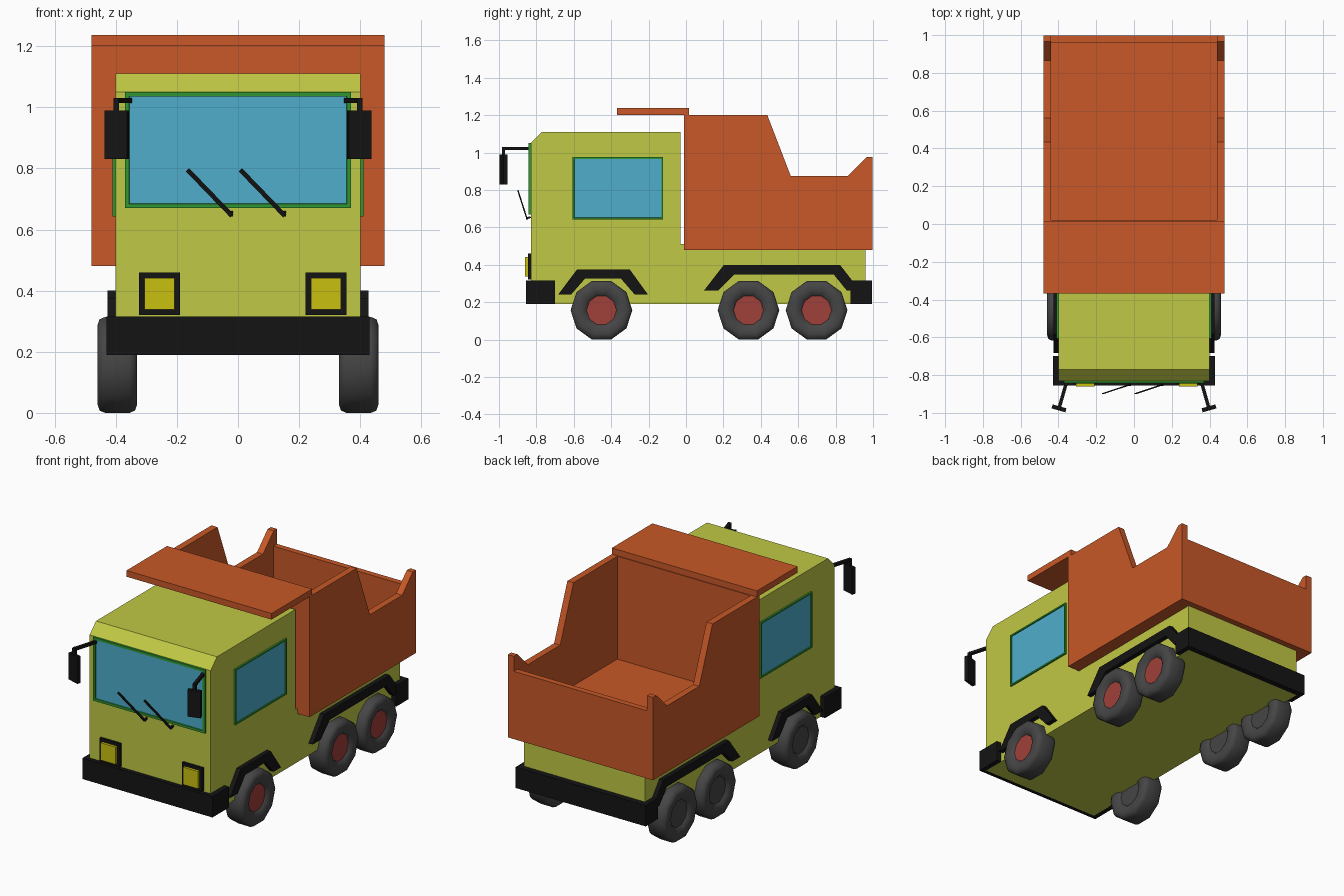
import bpy, bmesh, math
from mathutils import Vector, Matrix

if "Cube" in bpy.data.objects:
    bpy.data.objects.remove(bpy.data.objects["Cube"])


def mat(name, r, g, b):
    m = bpy.data.materials.new(name)
    m.diffuse_color = (r, g, b, 1)
    m.use_nodes = True
    m.node_tree.nodes["Principled BSDF"].inputs["Base Color"].default_value = m.diffuse_color
    return m


LIME = mat("lime", .53, .58, .058)
ORANGE = mat("orange", .58, .098, .021)
BLUE = mat("glass_blue", .077, .42, .60)
GREEN = mat("trim_green", .03, .305, .03)
BLACK = mat("black", .007, .007, .007)
RUBBER = mat("rubber", .06, .06, .06)
RED = mat("hub_red", .35, .05, .04)
YELLOW = mat("lamp_yellow", .58, .53, .005)


def finish(name, bm, *mats):
    bmesh.ops.recalc_face_normals(bm, faces=bm.faces[:])
    me = bpy.data.meshes.new(name)
    bm.to_mesh(me)
    bm.free()
    for m in mats:
        me.materials.append(m)
    ob = bpy.data.objects.new(name, me)
    bpy.context.collection.objects.link(ob)
    return ob


def prism(name, pts, axis, a, b, m):
    """Extrude a 2D outline along x, y or z from a to b."""
    bm = bmesh.new()
    place = {'x': lambda p: (a, p[0], p[1]),
             'y': lambda p: (p[0], a, p[1]),
             'z': lambda p: (p[0], p[1], a)}[axis]
    f = bm.faces.new([bm.verts.new(place(p)) for p in pts])
    ext = bmesh.ops.extrude_face_region(bm, geom=[f])
    step = Vector([(b - a) * (c == axis) for c in 'xyz'])
    bmesh.ops.translate(bm, vec=step, verts=[v for v in ext['geom'] if isinstance(v, bmesh.types.BMVert)])
    return finish(name, bm, m)


def box_bm(lo, hi):
    lo, hi = Vector(lo), Vector(hi)
    bm = bmesh.new()
    size = Matrix.Diagonal((*(hi - lo), 1))
    bmesh.ops.create_cube(bm, size=1, matrix=Matrix.Translation((lo + hi) / 2) @ size)
    return bm


def box(name, lo, hi, m):
    return finish(name, box_bm(lo, hi), m)


def window(name, lo, hi, out, rim):
    """Trim panel with a slightly sunken pane on the side facing 'out'."""
    bm = box_bm(lo, hi)
    bm.normal_update()
    pane = max(bm.faces, key=lambda f: f.normal.dot(Vector(out)))
    bmesh.ops.inset_individual(bm, faces=[pane], thickness=rim)
    bmesh.ops.inset_individual(bm, faces=[pane], thickness=.001, depth=-.006)
    pane.material_index = 1
    return finish(name, bm, GREEN, BLUE)


def bar(name, p, q, w, d, m):
    """Rectangular rod from p to q."""
    p, q = Vector(p), Vector(q)
    ob = box(name, (-w / 2, -d / 2, 0), (w / 2, d / 2, (q - p).length), m)
    z = (q - p).normalized()
    ref = Vector((0, 1, 0)) if abs(z.y) < .8 else Vector((0, 0, 1))
    x = ref.cross(z).normalized()
    rot = Matrix((x, z.cross(x), z)).transposed().to_4x4()
    ob.matrix_world = Matrix.Translation(p) @ rot
    return ob


# Cab and chassis in one side profile
prism("cab_and_chassis", [(-.83, .19), (-.83, 1.05), (-.77, 1.11), (-.03, 1.11),
                          (-.03, .51), (.96, .51), (.96, .19)], 'x', -.40, .40, LIME)

# Dump bed: side walls, headboard, tailgate, floor, canopy
side = [(-.01, .48), (-.01, 1.20), (.435, 1.20), (.56, .875), (.865, .875),
        (.965, .975), (.997, .975), (.997, .48)]
for s, n in ((1, "right"), (-1, "left")):
    prism("bed_side_" + n, side, 'x', s * .44, s * .48, ORANGE)
box("bed_headboard", (-.44, -.01, .48), (.44, .02, 1.20), ORANGE)
box("bed_tailgate", (-.44, .962, .48), (.44, .997, .885), ORANGE)
box("bed_floor", (-.44, .02, .48), (.44, .962, .585), ORANGE)
box("bed_canopy", (-.48, -.368, 1.20), (.48, .015, 1.237), ORANGE)

# Windows
window("windscreen", (-.37, -.842, .67), (.37, -.83, 1.05), (0, -1, 0), .02)
window("right_window", (.40, -.607, .642), (.41, -.122, .975), (1, 0, 0), .013)
window("left_window", (-.41, -.607, .642), (-.40, -.122, .975), (-1, 0, 0), .013)

# Wrap-around bumpers
for n, inner, outer, end in (("front", -.83, -.855, -.70), ("rear", .96, .995, .88)):
    prism(n + "_bumper", [(-.43, end), (-.43, outer), (.43, outer), (.43, end),
                          (.40, end), (.40, inner), (-.40, inner), (-.40, end)],
          'z', .19, .315, BLACK)

# Headlights
for n, x in (("left", -.257), ("right", .288)):
    box(n + "_headlight_frame", (x - .067, -.845, .32), (x + .067, -.83, .46), BLACK)
    box(n + "_headlight_lamp", (x - .049, -.86, .338), (x + .049, -.845, .442), YELLOW)

# Wipers
for n, x in (("left", -.165), ("right", .008)):
    bar(n + "_wiper", (x, -.898, .795), (x + .145, -.85, .645), .015, .004, BLACK)
    bar(n + "_wiper_pivot", (x + .143, -.855, .647), (x + .143, -.83, .655), .012, .01, BLACK)

# Mirrors on arms
for s, n in ((1, "right"), (-1, "left")):
    bar(n + "_mirror_arm", (s * .355, -.83, 1.022), (s * .398, -.98, 1.022), .018, .016, BLACK)
    box(n + "_mirror_stem", (s * .398 - .009, -.985, .98), (s * .398 + .009, -.967, 1.03), BLACK)
    m = box(n + "_mirror", (-.038, -.011, -.08), (.038, .011, .08), BLACK)
    m.location = (s * .397, -.976, .91)
    m.rotation_euler.z = s * .28

# Fenders
fenders = {
    "front": [(-.684, .24), (-.583, .374), (-.30, .374), (-.203, .24),
              (-.273, .24), (-.348, .326), (-.54, .326), (-.615, .24)],
    "rear": [(.096, .262), (.203, .40), (.823, .40), (.93, .262),
             (.86, .262), (.79, .348), (.257, .348), (.171, .262)]}
for n, pts in fenders.items():
    for s, sn in ((1, "right"), (-1, "left")):
        prism(f"{n}_{sn}_fender", pts, 'x', s * .40, s * .427, BLACK)

# Wheels: ten-sided lathe of half a tyre section, dished hub on both faces
half = [(.045, .08), (.057, .092), (.064, .112), (.065, .135), (.058, .157), (.04, .165)]
section = half + [(-x, r) for x, r in reversed(half)]
SIDES = 10


def wheel(name, x, y, hub):
    bm = bmesh.new()
    rings = []
    for off, r in section:
        rings.append([bm.verts.new((x + off, y + r * math.cos(a), .157 + r * math.sin(a)))
                      for a in (2 * math.pi * k / SIDES for k in range(SIDES))])
    for p, q in zip(rings, rings[1:]):
        for k in range(SIDES):
            j = (k + 1) % SIDES
            bm.faces.new((p[k], p[j], q[j], q[k])).smooth = True
    for ring, slot in ((rings[0], 1), (rings[-1], 0)):
        bm.faces.new(ring).material_index = slot
    return finish(name, bm, RUBBER, hub)


for n, y in (("front", -.452), ("middle", .334), ("rear", .698)):
    wheel(n + "_right_wheel", .395, y, RED)
    wheel(n + "_left_wheel", -.395, y, RUBBER)
